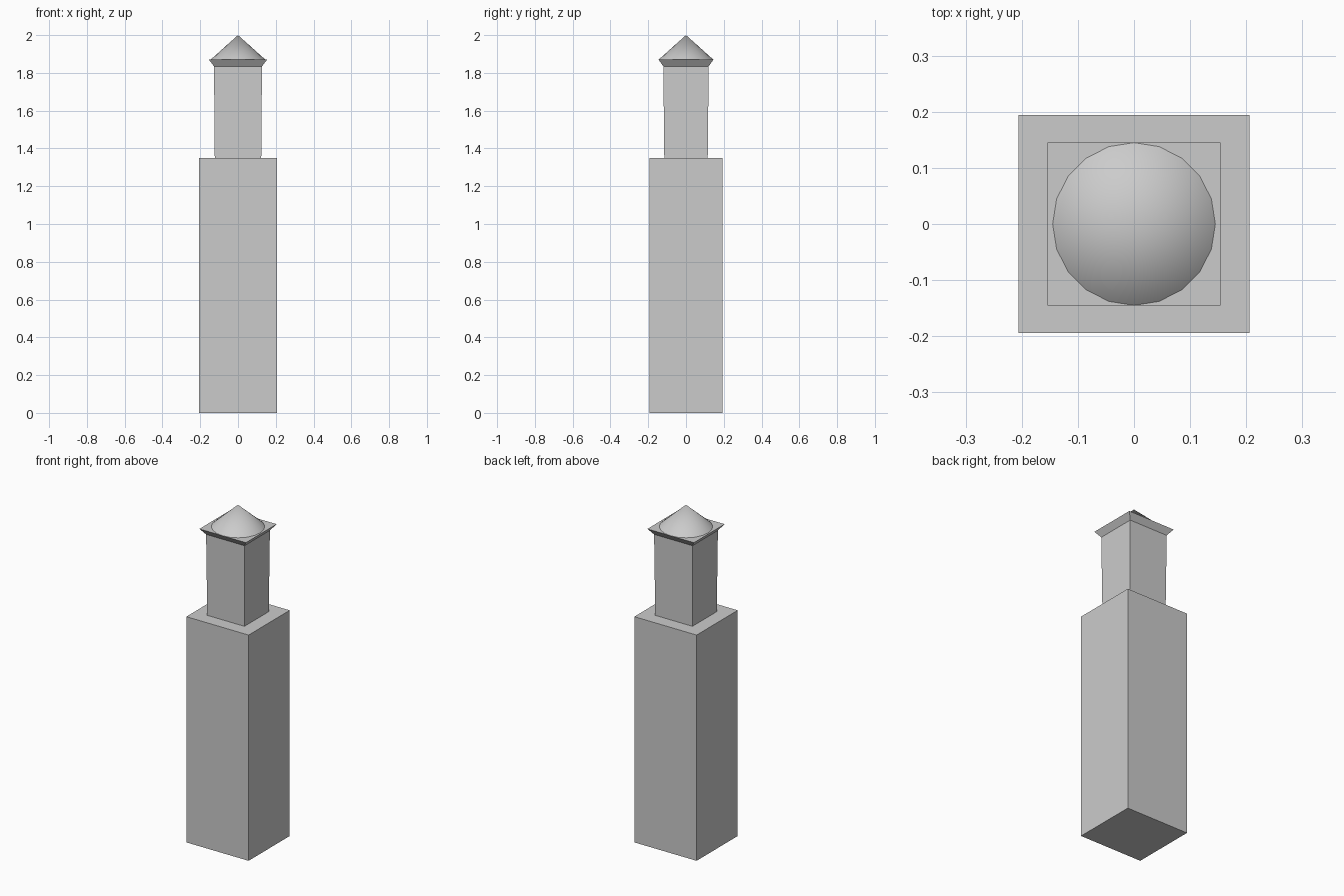
import bpy, bmesh, math

if "Cube" in bpy.data.objects:
    bpy.data.objects.remove(bpy.data.objects["Cube"])


def square_tower(name, rings):
    """Stack rectangular rings (half x, half y, z) into a closed solid."""
    bm = bmesh.new()
    loops = [[bm.verts.new((sx * hx, sy * hy, z))
              for sx, sy in ((-1, -1), (1, -1), (1, 1), (-1, 1))]
             for hx, hy, z in rings]
    for low, high in zip(loops, loops[1:]):
        for i in range(4):
            j = (i + 1) % 4
            bm.faces.new((low[i], low[j], high[j], high[i]))
    bm.faces.new(loops[0][::-1])
    bm.faces.new(loops[-1])
    mesh = bpy.data.meshes.new(name)
    bm.to_mesh(mesh)
    bm.free()
    obj = bpy.data.objects.new(name, mesh)
    bpy.context.collection.objects.link(obj)
    return obj


# Tall lower block
square_tower("base_block", [(0.206, 0.194, 0), (0.206, 0.194, 1.35)])

# Slightly widening shaft with a flared cornice
square_tower("upper_shaft", [(0.123, 0.115, 1.35), (0.127, 0.12, 1.835),
                             (0.154, 0.145, 1.87)])

# Low conical roof, smooth sides with a sharp rim
bpy.ops.mesh.primitive_cone_add(vertices=20, radius1=0.145, radius2=0,
                                depth=0.13, location=(0, 0, 1.935))
bpy.context.object.name = "cone_roof"
bpy.ops.object.shade_smooth_by_angle(angle=math.radians(35))
